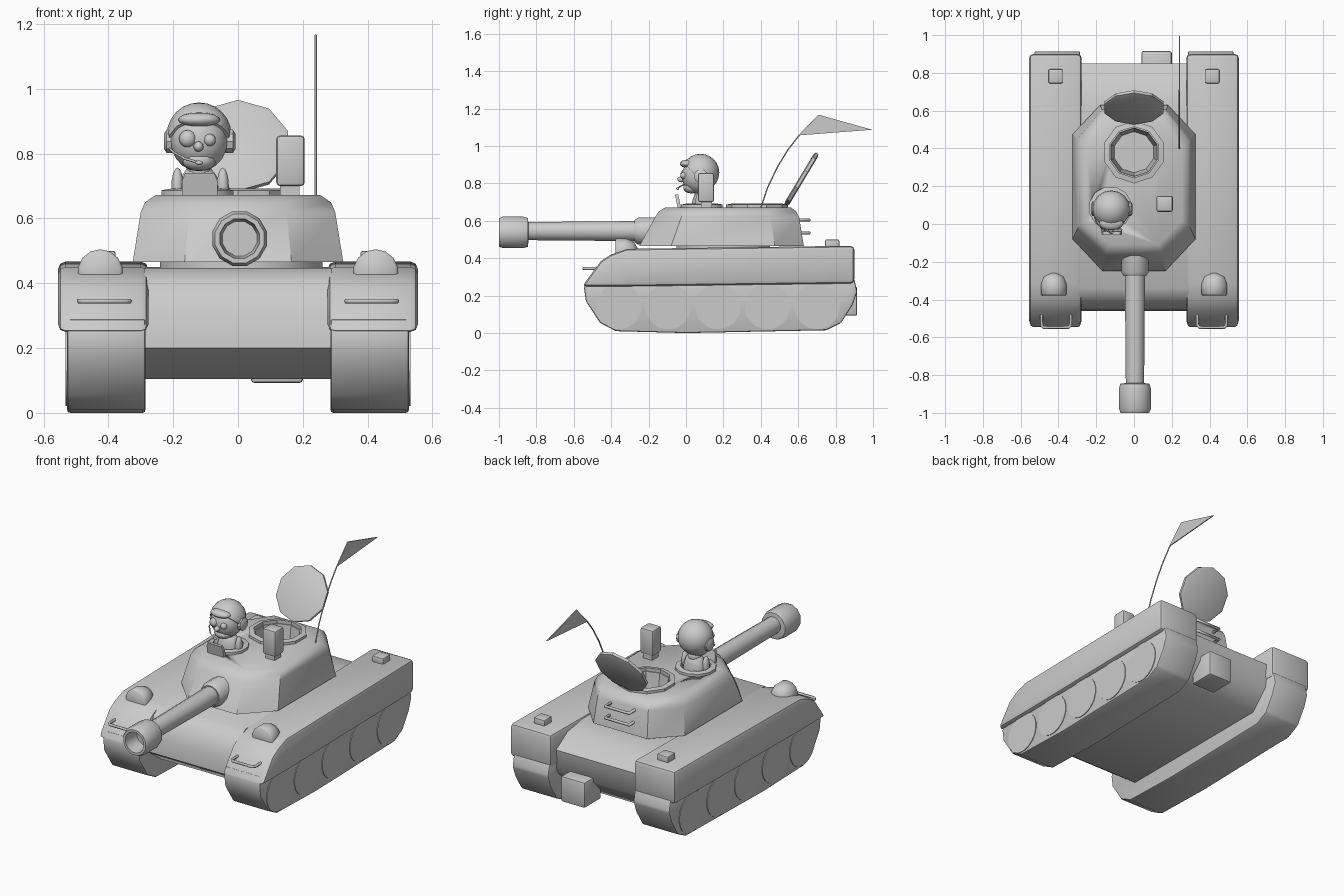
import bpy, bmesh, math
from mathutils import Vector, Matrix

if "Cube" in bpy.data.objects:
    bpy.data.objects.remove(bpy.data.objects["Cube"])

grey = bpy.data.materials.new("plain_grey")
grey.diffuse_color = (0.6, 0.6, 0.6, 1)
grey.use_nodes = True
grey.node_tree.nodes["Principled BSDF"].inputs["Base Color"].default_value = grey.diffuse_color


def finish(name, bm, smooth=35, bevel=0):
    bmesh.ops.recalc_face_normals(bm, faces=bm.faces)
    me = bpy.data.meshes.new(name)
    bm.to_mesh(me)
    bm.free()
    ob = bpy.data.objects.new(name, me)
    bpy.context.collection.objects.link(ob)
    me.materials.append(grey)
    bpy.ops.object.select_all(action='DESELECT')
    ob.select_set(True)
    bpy.context.view_layer.objects.active = ob
    if bevel:
        m = ob.modifiers.new("bevel", 'BEVEL')
        m.width = bevel
        m.segments = 2
        m.limit_method = 'ANGLE'
        bpy.ops.object.modifier_apply(modifier=m.name)
    if smooth:
        bpy.ops.object.shade_smooth_by_angle(angle=math.radians(smooth))
    return ob


def loft(name, rings, closed=False, **kw):
    """Skin a list of point rings; cap the ends, or join last to first."""
    bm = bmesh.new()
    vs = [[bm.verts.new(p) for p in r] for r in rings]
    n = len(rings[0])
    pairs = list(zip(vs, vs[1:])) + ([(vs[-1], vs[0])] if closed else [])
    for a, b in pairs:
        for i in range(n):
            bm.faces.new((a[i], a[(i + 1) % n], b[(i + 1) % n], b[i]))
    if not closed:
        bm.faces.new(vs[0])
        bm.faces.new(vs[-1])
    return finish(name, bm, **kw)


def prism(name, yz, x0, x1, **kw):
    return loft(name, [[(x, y, z) for y, z in yz] for x in (x0, x1)], **kw)


def box(name, c, s, **kw):
    x, y, z = [v / 2 for v in s]
    yz = [(c[1] + a * y, c[2] + b * z) for a, b in ((-1, -1), (1, -1), (1, 1), (-1, 1))]
    return prism(name, yz, c[0] - x, c[0] + x, **kw)


def lathe(name, prof, c, rot=(0, 'X'), n=12, closed=False, **kw):
    """Revolve (radius, height) pairs about z, then turn and move."""
    m = Matrix.Translation(c) @ Matrix.Rotation(math.radians(rot[0]), 4, rot[1])
    rings = [[m @ Vector((r * math.cos(2 * math.pi * (i + .5) / n),
                          r * math.sin(2 * math.pi * (i + .5) / n), h)) for i in range(n)]
             for r, h in prof]
    return loft(name, rings, closed, **kw)


def ball(name, c, s, u=14, v=10):
    bm = bmesh.new()
    bmesh.ops.create_uvsphere(bm, u_segments=u, v_segments=v, radius=1,
                              matrix=Matrix.Translation(c) @ Matrix.Diagonal((*s, 1)))
    return finish(name, bm, smooth=60)


def tube(name, pts, r):
    cu = bpy.data.curves.new(name, 'CURVE')
    cu.dimensions = '3D'
    cu.bevel_depth = r
    cu.bevel_resolution = 1
    cu.use_fill_caps = True
    sp = cu.splines.new('POLY')
    sp.points.add(len(pts) - 1)
    for p, q in zip(sp.points, pts):
        p.co = (*q, 1)
    cu.materials.append(grey)
    ob = bpy.data.objects.new(name, cu)
    bpy.context.collection.objects.link(ob)
    return ob


# Hull between the tracks
prism("hull", [(-.33, .105), (-.46, .2), (-.455, .3), (-.41, .4), (-.34, .445), (.6, .45),
               (.74, .43), (.85, .36), (.83, .22), (.72, .105)], -.29, .29, smooth=50)
box("rear_box", (.12, .835, .17), (.16, .16, .155), bevel=.01)

track = [(-.545, .24), (-.535, .17), (-.46, .055), (-.375, .01), (.0, 0), (.75, .015),
         (.83, .055), (.89, .15), (.915, .22), (.9, .29), (-.53, .29)]
fender = [(-.555, .25), (-.455, .385), (-.4, .42), (-.315, .45), (.9, .467), (.9, .265), (-.3, .25)]
for s, side in ((-1, "left"), (1, "right")):
    # Tracks, flush wheels and fenders
    prism(side + "_track", track, s * .285, s * .528, bevel=.01)
    for i in range(5):
        lathe(side + "_wheel", [(.122, 0), (.122, .004)], (s * .528, -.36 + i * .265, .142),
              (s * 90, 'Y'), 20)
    prism(side + "_fender", fender, s * .277, s * .555, bevel=.022)
    # Headlight, front handle and rear cap
    lathe(side + "_headlight", [(.062, .008), (.07, 0), (.07, -.05), (.055, -.09), (.02, -.11)],
          (s * .425, -.37, .435), (90, 'X'), 14, smooth=50)
    x0, x1 = s * .335, s * .49
    tube(side + "_handle", [(x0, -.46, .345), (x0, -.535, .345), (x0 + s * .012, -.548, .345),
                            (x1 - s * .012, -.548, .345), (x1, -.535, .345), (x1, -.46, .345)], .008)
    box(side + "_rear_cap", (s * .415, .782, .475), (.075, .075, .05), bevel=.008)

# Turret ring and faceted turret
lathe("turret_ring", [(.255, .43), (.255, .48)], (.01, .2, 0), n=16)


def turret_ring(w, y0, y1, cf, cb, sx, z):
    half = [(cf, y0), (w, y0 + sx), (w, y1 - .155), (cb, y1)]
    return [(x, y, z) for x, y in half] + [(-x, y, z) for x, y in reversed(half)]


turret = loft("turret", [turret_ring(.325, -.25, .63, .165, .18, .17, .465),
                         turret_ring(.3, -.165, .605, .15, .17, .14, .62),
                         turret_ring(.287, -.145, .59, .145, .165, .14, .65),
                         turret_ring(.255, -.11, .56, .13, .15, .13, .672)], smooth=40)
# Two open hatches cut in the roof
for x, y, r, n in ((0, .38, .145, 10), (-.125, .085, .095, 12)):
    cut = lathe("cutter", [(r * .75, .52), (r, .8)] if n == 10 else [(r, .56), (r, .8)],
                (x, y, 0), n=n)
    bpy.context.view_layer.objects.active = turret
    m = turret.modifiers.new("cut", 'BOOLEAN')
    m.operation = 'DIFFERENCE'
    m.object = cut
    bpy.ops.object.modifier_apply(modifier=m.name)
    bpy.data.objects.remove(cut)
    R = r + .02
    lathe("hatch_rim", [(r - .01, .655), (R, .655), (R, .687), (r - .01, .692)], (x, y, 0), n=n,
          closed=True)

# Hatch lid, leaning back
lathe("hatch_lid", [(.145, -.014), (.163, -.008), (.163, .008), (.145, .014)],
      (0, .617, .822), (59, 'X'), 10)
# Hatch shield in front of the crew member
loft("hatch_shield", [[(-.118 + a * w, y + b, z) for a, b in ((-1, -.009), (1, -.009), (1, .009), (-1, .009))]
                      for w, y, z in ((.055, -.035, .665), (.055, -.045, .715), (.045, -.05, .74))])
# Sight block
box("sight_stand", (.16, .11, .685), (.06, .06, .04))
box("sight_block", (.162, .107, .778), (.088, .085, .156), bevel=.012)
# Turret rear handles
for z in (.605, .535):
    tube("turret_handle", [(-.08, .58, z), (-.08, .66, z), (.08, .66, z), (.08, .58, z)], .009)

# Gun
B = (.005, 0, .545)
lathe("mantlet", [(.075, .1), (.075, .255), (.062, .275)], B, (90, 'X'), 12, smooth=50)
lathe("barrel", [(.056, .2), (.05, .86)], B, (90, 'X'), 12)
lathe("muzzle", [(.05, .842), (.08, .846), (.087, .87), (.087, .98), (.078, 1.0), (.063, 1.0),
                 (.055, .9)], (.005, 0, .538), (90, 'X'), 12, smooth=50)

# Antenna and flag
tube("antenna", [(.24, .40, .67), (.24, .435, .775), (.24, .49, .89), (.24, .545, .98),
                 (.24, .605, 1.057), (.24, .71, 1.165)], .004)
prism("flag", [(.605, 1.057), (.71, 1.167), (.995, 1.087)], .237, .243, smooth=0)

# Crew member: body and arms
ball("torso", (-.12, .085, .67), (.07, .055, .1))
ball("neck", (-.12, .085, .75), (.04, .04, .04))
for s in (-1, 1):
    ball("upper_arm", (-.117 + s * .07, .075, .695), (.02, .025, .062), 10, 8)
# Head, helmet with rim, ear pads
ball("head", (-.12, .065, .84), (.09, .088, .095))
bm = bmesh.new()
bmesh.ops.create_uvsphere(bm, u_segments=16, v_segments=12, radius=1)
tilt = Vector((0, -.45, 1)).normalized()
bmesh.ops.bisect_plane(bm, geom=bm.verts[:] + bm.edges[:] + bm.faces[:], plane_co=(0, -.7, .3),
                       plane_no=(0, .72, .7), clear_inner=True)
bmesh.ops.holes_fill(bm, edges=[e for e in bm.edges if e.is_boundary])
bmesh.ops.transform(bm, matrix=Matrix.Translation((-.12, .078, .858)) @ Matrix.Diagonal((.1, .1, .1, 1)),
                    verts=bm.verts)
finish("helmet", bm, smooth=50)
ball("helmet_brow", (-.12, .005, .905), (.065, .038, .022), 12, 8)
for s in (-1, 1):
    lathe("ear_pad", [(.038, 0), (.038, .022), (.025, .03)], (-.118 + s * .08, .08, .838),
          (s * 90, 'Y'), 10)
# Face
ball("large_eye", (-.155, -.008, .846), (.027, .022, .027), 12, 8)
ball("small_eye", (-.087, -.012, .842), (.019, .018, .019), 10, 8)
ball("nose", (-.122, -.026, .822), (.016, .02, .016), 10, 8)
ball("jaw", (-.12, .03, .778), (.052, .045, .032), 12, 8)
# Microphone boom
tube("microphone_boom", [(-.215, .07, .82), (-.2, .01, .805), (-.165, -.03, .785), (-.12, -.045, .772)], .004)
ball("microphone", (-.12, -.045, .772), (.012, .008, .007), 8, 6)
